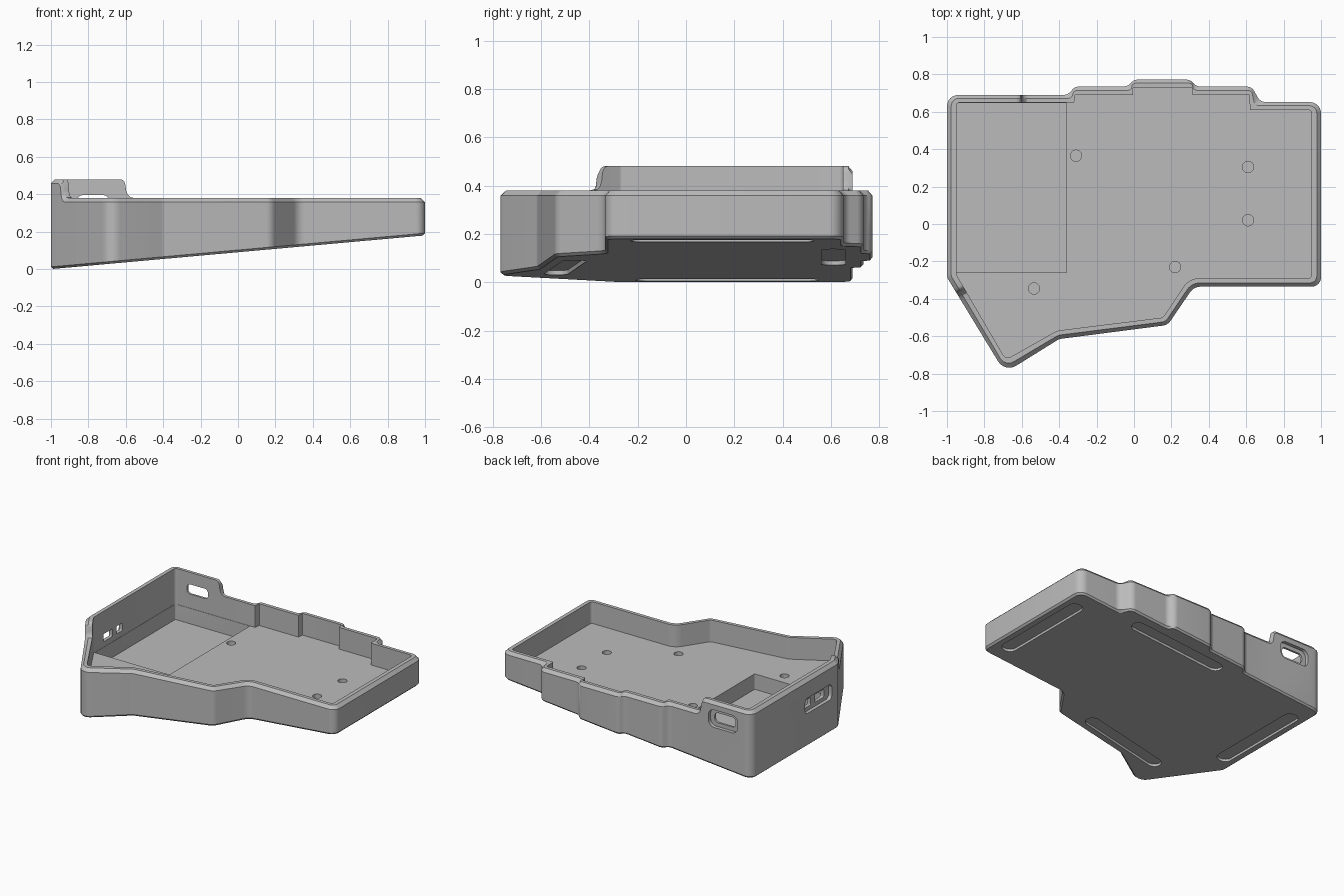
import bpy, bmesh, math
from mathutils import Vector, Matrix

cube = bpy.data.objects.get("Cube")
if cube:
    bpy.data.objects.remove(cube, do_unlink=True)

LOW, HIGH, FLOOR, SLOPE = 0.38, 0.48, 0.225, 0.09

grey = bpy.data.materials.new("case_grey")
grey.use_nodes = True
grey.diffuse_color = (0.5, 0.5, 0.5, 1)
grey.node_tree.nodes["Principled BSDF"].inputs["Base Color"].default_value = (0.5, 0.5, 0.5, 1)


def make_object(name, bm):
    bmesh.ops.recalc_face_normals(bm, faces=bm.faces)
    mesh = bpy.data.meshes.new(name)
    bm.to_mesh(mesh)
    bm.free()
    mesh.materials.append(grey)
    obj = bpy.data.objects.new(name, mesh)
    bpy.context.collection.objects.link(obj)
    return obj


def fillet(points, radii, steps=6):
    """Round each corner of a closed outline; radius 0 keeps a single point."""
    out = []
    for i, (p, r) in enumerate(zip(points, radii)):
        if r == 0:
            out.append(p)
            continue
        a = (points[i - 1] - p).normalized()
        b = (points[(i + 1) % len(points)] - p).normalized()
        half = a.angle(b) / 2
        start, end = p + a * r / math.tan(half), p + b * r / math.tan(half)
        centre = p + (a + b).normalized() * r / math.sin(half)
        sweep = math.pi - 2 * half
        for k in range(steps + 1):
            t = k / steps
            out.append(centre + ((start - centre) * math.sin((1 - t) * sweep)
                                 + (end - centre) * math.sin(t * sweep)) / math.sin(sweep))
    return out


# S-shaped step between the high and low rim: distance along wall, height
STEP = [(0, HIGH), (.012, .477), (.022, .468), (.028, .45),
        (.032, .42), (.04, .398), (.055, .384), (.075, LOW)]

# Wall corners: outer x, outer y, outer radius, inner x, inner y, inner radius, rim height
TIP = (-.69, -.795, .07, -.685, -.725, .03, LOW)
SIDE = (-1, -.285, .06, -.95, -.27, .02, HIGH)
SHARP = .004
rows = [(-1, .69, .06, -.95, .65, .02, HIGH)]
rows += [(-.63 + d, .69, 0, -.63 + d, .65, 0, z) for d, z in STEP]
rows += [
    (-.355, .69, .05, -.32, .65, SHARP, LOW),
    (-.315, .735, .05, -.315, .69, SHARP, LOW),
    (-.035, .735, .05, -.005, .69, SHARP, LOW),
    (0, .772, .05, -.004, .73, SHARP, LOW),
    (.30, .772, .05, .31, .73, SHARP, LOW),
    (.335, .735, .05, .311, .69, SHARP, LOW),
    (.63, .735, .05, .617, .69, SHARP, LOW),
    (.675, .652, .05, .62, .61, SHARP, LOW),
    (1, .652, .06, .95, .61, .02, LOW),
    (1, -.335, .05, .95, -.29, .02, LOW),
    (.32, -.335, .07, .295, -.29, .1, LOW),
    (.18, -.54, .06, .155, -.5, .03, LOW),
    (-.4, -.615, .06, -.41, -.57, .08, LOW),
    TIP]
for d, z in reversed(STEP):
    t = .88 - d / .6
    p = [a + (b - a) * t for a, b in zip(TIP, SIDE)]
    rows.append((p[0], p[1], 0, p[3], p[4], 0, z))
rows.append(SIDE)

outer = fillet([Vector(r[0:2]) for r in rows], [r[2] for r in rows])
inner = fillet([Vector(r[3:5]) for r in rows], [r[5] for r in rows])
rim = [r[6] for r in rows for _ in range(7 if r[2] else 1)]

# Tray: stacked rings from the underside, over the rim, down to the floor
bm = bmesh.new()


def ring(mix, height):
    verts = []
    for o, i, h in zip(outer, inner, rim):
        p = o.lerp(i, mix)
        verts.append(bm.verts.new((p.x, p.y, height(p, h))))
    return verts


rings = [ring(.25, lambda p, h: SLOPE * (p.x + 1)),
         ring(0, lambda p, h: SLOPE * (p.x + 1) + .012),
         ring(0, lambda p, h: h - .022),
         ring(.45, lambda p, h: h),
         ring(1, lambda p, h: h),
         ring(1, lambda p, h: FLOOR)]
count = len(outer)
for a, b in zip(rings, rings[1:]):
    for i in range(count):
        j = (i + 1) % count
        bm.faces.new((a[i], a[j], b[j], b[i]))
bm.faces.new(rings[0])
bm.faces.new(rings[-1])
tray = make_object("tray_case", bm)

# Cutters: rounded prisms lying in a chosen plane
cutters = []


def cutter(name, w, h, r, depth, matrix):
    corners = [Vector((x * w / 2, y * h / 2)) for x, y in ((-1, -1), (1, -1), (1, 1), (-1, 1))]
    outline = fillet(corners, [r] * 4)
    bm = bmesh.new()
    low = [bm.verts.new((p.x, p.y, -depth)) for p in outline]
    top = [bm.verts.new((p.x, p.y, depth)) for p in outline]
    for i in range(len(outline)):
        j = (i + 1) % len(outline)
        bm.faces.new((low[i], low[j], top[j], top[i]))
    bm.faces.new(low)
    bm.faces.new(top)
    bm.transform(matrix)
    obj = make_object(name, bm)
    obj.hide_render = True
    cutters.append(obj)


def at(x, y, z):
    return Matrix.Translation((x, y, z))


def turn(degrees, axis):
    return Matrix.Rotation(math.radians(degrees), 4, axis)


# Deep battery pocket
cutter("pocket_cut", .588, .907, .006, .0555, at(-.654, .194, .1705))

# Screw holes in the floor
for x, y in ((-.31, .365), (.61, .305), (.61, .02), (.22, -.23), (-.535, -.345)):
    cutter("screw_cut", .06, .06, .0298, .05, at(x, y, FLOOR))

# Long foot recesses following the sloped underside
tilt = turn(-math.degrees(math.atan(SLOPE)), 'Y')
for x, y, angle, length in ((.9, .15, 90, .76), (-.9, .17, 90, .76),
                            (.15, .61, 0, .74), (-.33, -.5, 7.4, .68)):
    cutter("foot_cut", length, .1, .0495, .018,
           at(x, y, SLOPE * (x + 1)) @ tilt @ turn(angle, 'Z'))

# Back socket: shallow outer recess and a through hole
back = turn(90, 'X')
cutter("socket_recess_cut", .23, .125, .045, .025, at(-.775, .69, .36) @ back)
cutter("socket_hole_cut", .165, .07, .025, .08, at(-.775, .67, .36) @ back)

# Side switches: recess and two through holes
side = turn(90, 'Z') @ turn(90, 'X')
cutter("switch_recess_cut", .30, .11, .03, .025, at(-1, -.065, .29) @ side)
cutter("switch_hole_cut", .10, .055, .006, .08, at(-.98, -.11, .29) @ side)
cutter("button_hole_cut", .065, .055, .006, .08, at(-.98, .02, .29) @ side)

for c in cutters:
    mod = tray.modifiers.new(c.name, 'BOOLEAN')
    mod.operation = 'DIFFERENCE'
    mod.solver = 'EXACT'
    mod.object = c

# Bake the cuts, then remove the cutters
bpy.context.view_layer.update()
graph = bpy.context.evaluated_depsgraph_get()
baked = bpy.data.meshes.new_from_object(tray.evaluated_get(graph))
tray.modifiers.clear()
tray.data = baked
for c in cutters:
    bpy.data.objects.remove(c, do_unlink=True)
tray.data.materials.clear()
tray.data.materials.append(grey)

bpy.ops.object.select_all(action='DESELECT')
tray.select_set(True)
bpy.context.view_layer.objects.active = tray
bpy.ops.object.shade_smooth_by_angle(angle=math.radians(30))
